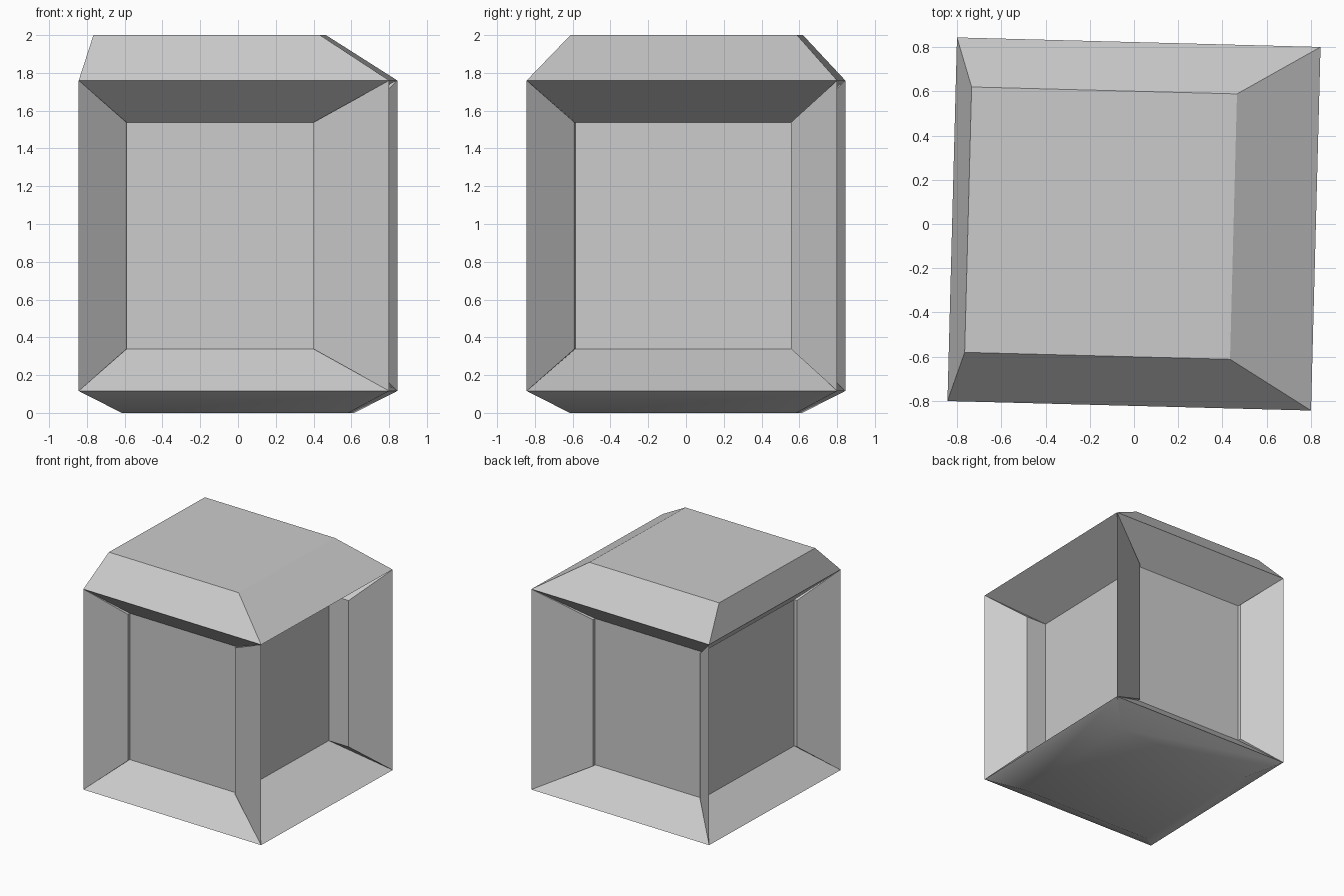
import bpy, bmesh, math
from mathutils import Vector, Matrix

if "Cube" in bpy.data.objects:
    bpy.data.objects.remove(bpy.data.objects["Cube"])

HALF, INSET, CENTRE_Z = 0.822, 0.222, 0.938

# Offset of each inset panel, by face direction: pockets, raised cap, shallow foot
OFFSETS = {
    (0, -1, 0): (0, 0.247, 0),
    (0, 1, 0): (0, -0.25, 0),
    (-1, 0, 0): (0.247, 0, 0),
    (1, 0, 0): (-0.406, 0, 0),
    (0, 0, 1): (-0.15, 0, 0.24),
    (0, 0, -1): (0, 0, -0.116),
}

bm = bmesh.new()
bmesh.ops.create_cube(bm, size=2 * HALF)
panels = list(bm.faces)

# Inset every side and move its panel
for face in panels:
    face.normal_update()
    key = tuple(round(c) for c in face.normal)
    bmesh.ops.inset_individual(bm, faces=[face], thickness=INSET, use_even_offset=True)
    bmesh.ops.translate(bm, verts=list(face.verts), vec=Vector(OFFSETS[key]))

# Slight turn, then stand on the ground
bm.transform(Matrix.Translation((0, 0, CENTRE_Z)) @ Matrix.Rotation(math.radians(-1.5), 4, 'Z'))
bm.normal_update()

mesh = bpy.data.meshes.new("panelled_crate")
bm.to_mesh(mesh)
bm.free()
crate = bpy.data.objects.new("panelled_crate", mesh)
bpy.context.collection.objects.link(crate)

bpy.context.view_layer.objects.active = crate
crate.select_set(True)
bpy.ops.object.shade_smooth_by_angle(angle=math.radians(30))
